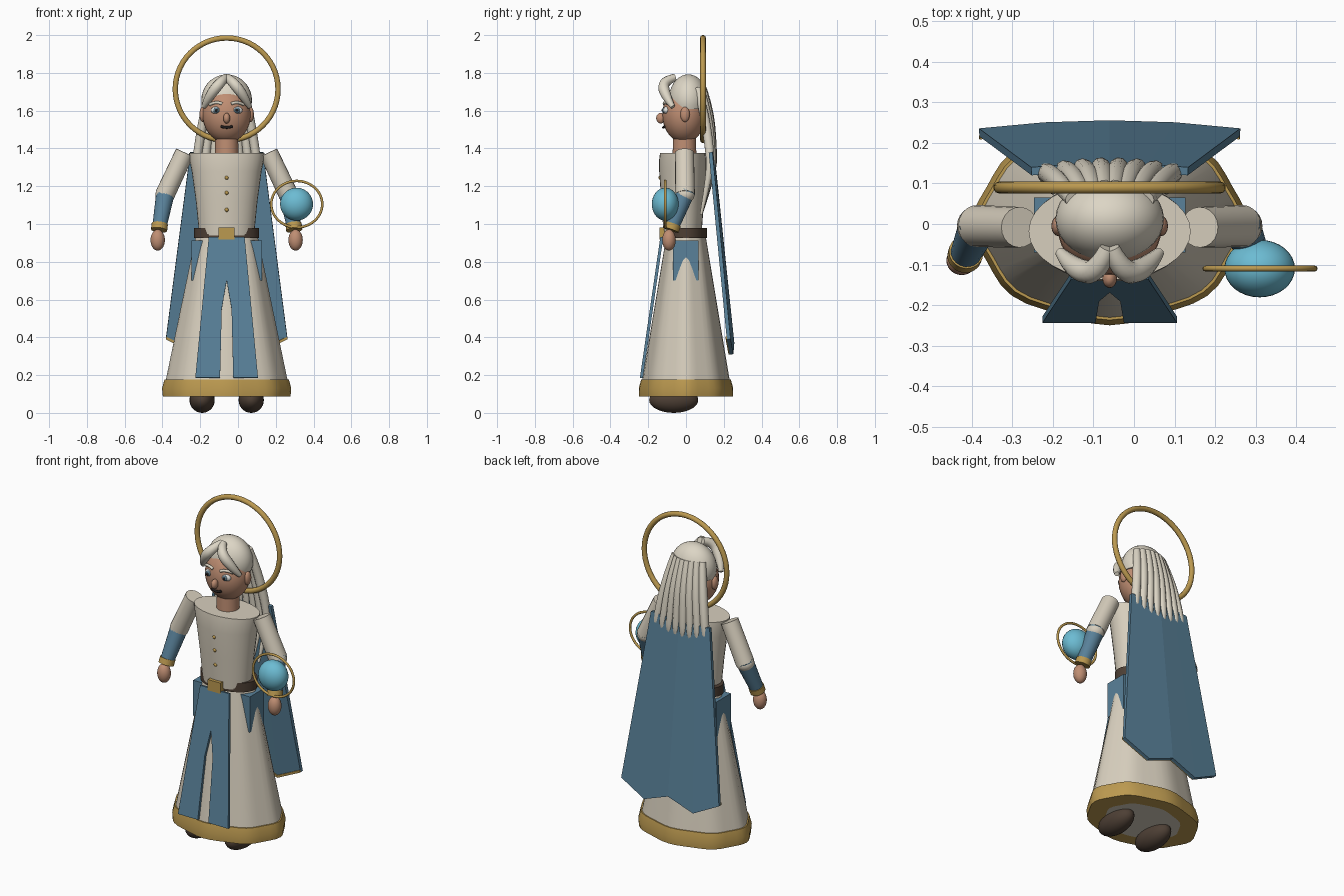
import bpy, bmesh, math
from mathutils import Vector, Matrix

cube = bpy.data.objects.get("Cube")
if cube:
    bpy.data.objects.remove(cube, do_unlink=True)

CX = -0.06  # body centre line
SIDES = (("left", 1), ("right", -1))
smooth_parts = []


def material(name, *rgb):
    m = bpy.data.materials.new(name)
    m.use_nodes = True
    m.diffuse_color = (*rgb, 1)
    bsdf = next(n for n in m.node_tree.nodes if n.type == 'BSDF_PRINCIPLED')
    bsdf.inputs["Base Color"].default_value = (*rgb, 1)
    return m


CREAM = material("cream cloth", .68, .62, .51)
HAIR = material("pale hair", .72, .67, .56)
BLUE = material("slate blue", .10, .22, .32)
GOLD = material("gold", .50, .32, .08)
BROWN = material("dark leather", .075, .05, .035)
SKIN = material("skin", .52, .27, .17)
ORB = material("sky blue", .15, .50, .65)
WHITE = material("eye white", .75, .75, .72)
IRIS = material("iris grey", .12, .20, .25)
DARK = material("near black", .015, .012, .012)


def finish(name, mat, bm, smooth=True):
    bmesh.ops.recalc_face_normals(bm, faces=bm.faces)
    me = bpy.data.meshes.new(name)
    bm.to_mesh(me)
    bm.free()
    return add(name, mat, me, smooth)


def add(name, mat, me, smooth=True):
    me.materials.clear()
    me.materials.append(mat)
    ob = bpy.data.objects.new(name, me)
    bpy.context.collection.objects.link(ob)
    if smooth:
        smooth_parts.append(ob)
    return ob


def ball(name, mat, centre, size, cut=None, seg=24):
    bm = bmesh.new()
    bmesh.ops.create_uvsphere(bm, u_segments=seg, v_segments=seg // 2 + 2, radius=1)
    bmesh.ops.transform(bm, matrix=Matrix.Translation(centre) @ Matrix.Diagonal((*size, 1)), verts=bm.verts)
    if cut is not None:  # keep what lies above the cut height
        bmesh.ops.bisect_plane(bm, geom=bm.verts[:] + bm.edges[:] + bm.faces[:],
                               plane_co=(0, 0, cut), plane_no=(0, 0, 1), clear_inner=True)
        bmesh.ops.holes_fill(bm, edges=[e for e in bm.edges if e.is_boundary])
    return finish(name, mat, bm)


def loft(name, mat, rings, cy=0, n=32, ripple=0, caps=True):
    # Stack of elliptical rings (z, rx, ry), optionally with folds
    bm = bmesh.new()
    loops = []
    for z, rx, ry in rings:
        loop = []
        for i in range(n):
            a = 2 * math.pi * i / n
            k = 1 - ripple * (1 - math.cos(8 * a))
            loop.append(bm.verts.new((CX + rx * k * math.cos(a), cy + ry * k * math.sin(a), z)))
        loops.append(loop)
    for lo, hi in zip(loops, loops[1:]):
        for i in range(n):
            bm.faces.new((lo[i], lo[(i + 1) % n], hi[(i + 1) % n], hi[i]))
    if caps:
        bm.faces.new(loops[0])
        bm.faces.new(loops[-1])
    return finish(name, mat, bm)


def limb(name, mat, a, b, r1, r2):
    a, b = Vector(a), Vector(b)
    bm = bmesh.new()
    bmesh.ops.create_cone(bm, cap_ends=True, segments=20, radius1=r1, radius2=r2, depth=(b - a).length)
    turn = (b - a).to_track_quat('Z', 'Y').to_matrix().to_4x4()
    bmesh.ops.transform(bm, matrix=Matrix.Translation((a + b) / 2) @ turn, verts=bm.verts)
    return finish(name, mat, bm)


def tube(name, mat, points, radius, taper=None, closed=False, res=3):
    cu = bpy.data.curves.new(name, 'CURVE')
    cu.dimensions = '3D'
    cu.bevel_depth, cu.bevel_resolution = radius, res
    cu.use_fill_caps = not closed
    sp = cu.splines.new('POLY' if closed else 'NURBS')
    sp.points.add(len(points) - 1)
    for i, (pt, co) in enumerate(zip(sp.points, points)):
        pt.co = (*co, 1)
        pt.radius = taper[i] if taper else 1
    sp.use_cyclic_u = closed
    if not closed:
        sp.order_u, sp.use_endpoint_u, sp.resolution_u = 3, True, 6
    ob = bpy.data.objects.new(name, cu)
    bpy.context.collection.objects.link(ob)
    bpy.context.view_layer.update()
    me = bpy.data.meshes.new_from_object(ob.evaluated_get(bpy.context.evaluated_depsgraph_get()))
    bpy.data.objects.remove(ob, do_unlink=True)
    return add(name, mat, me)


def hoop(name, mat, centre, rx, rz, radius, n=56):
    x, y, z = centre
    turn = [2 * math.pi * i / n for i in range(n)]
    return tube(name, mat, [(x + rx * math.cos(a), y, z + rz * math.sin(a)) for a in turn], radius, closed=True)


def box(name, mat, lo, hi):
    lo, hi = Vector(lo), Vector(hi)
    bm = bmesh.new()
    bmesh.ops.create_cube(bm, size=1)
    bmesh.ops.transform(bm, matrix=Matrix.Translation((lo + hi) / 2) @ Matrix.Diagonal((*(hi - lo), 1)), verts=bm.verts)
    return finish(name, mat, bm, False)


def sheet(name, mat, faces, thick):
    bm = bmesh.new()
    for f in faces:
        bm.faces.new([bm.verts.new(p) for p in f])
    bmesh.ops.remove_doubles(bm, verts=bm.verts, dist=1e-5)
    ob = finish(name, mat, bm, False)
    mod = ob.modifiers.new("thickness", 'SOLIDIFY')
    mod.thickness, mod.offset = thick, 0
    return ob


# Gown
loft("skirt", CREAM, [(.09, .333, .243), (.175, .322, .231), (.93, .165, .105)], n=48, ripple=.02)
loft("skirt_trim", GOLD, [(.088, .23, .17), (.088, .338, .248), (.13, .342, .25), (.178, .329, .237),
                          (.178, .30, .21)], n=48, ripple=.02, caps=False)
loft("torso", CREAM, [(.94, .145, .10), (1.12, .163, .113), (1.28, .185, .124), (1.34, .197, .124),
                      (1.375, .20, .12)], cy=-.018)
loft("belt", BROWN, [(.925, .172, .112), (.98, .172, .112)])
box("buckle", GOLD, (CX - .042, -.14, .918), (CX + .042, -.10, .982))
for i, z in enumerate((1.245, 1.165, 1.075)):
    ball(f"button_{i + 1}", GOLD, (CX, -.13 - .06 * (z - 1.165), z), (.011, .011, .011), seg=12)

# Split front panel
outline = [(0, .93), (.095, .93), (.166, .185), (.035, .185), (.026, .55), (0, .70)]
for side, s in SIDES:
    sheet(f"{side}_front_panel", BLUE,
          [[(CX + s * u, -.128 - .108 * (.93 - z) / .745, z) for u, z in outline]], .016)

# Cape with scalloped hem
hem = [.39, .31, .37, .31, .39]


def cape_point(i, f, dy=0):
    t = i / 2 - 1
    top = Vector((CX + .193 * t, .13 + .01 * (1 - t * t), 1.38))
    low = Vector((CX + .322 * t, .226 + .02 * (1 - t * t), hem[i]))
    return low.lerp(top, f) + Vector((0, dy, 0))


def cape_strip(name, mat, f, dy, thick):
    sheet(name, mat, [[cape_point(i, 0, dy), cape_point(i + 1, 0, dy), cape_point(i + 1, f, dy),
                       cape_point(i, f, dy)] for i in range(4)], thick)


cape_strip("cape", BLUE, 1, 0, .02)
cape_strip("cape_hem_trim", GOLD, .014, -.012, .008)

# Limbs, hip panels and shoes
for side, s in SIDES:
    def at(u, y, z):
        return (CX + s * u, y, z)
    shoulder, elbow, wrist = at(.222, -.008, 1.378), at(.327, -.005, 1.155), at(.356, -.075, .985)
    limb(f"{side}_upper_arm", CREAM, shoulder, elbow, .05, .052)
    ball(f"{side}_elbow", CREAM, elbow, (.05, .05, .045))
    limb(f"{side}_forearm", BLUE, at(.322, .0, 1.175), wrist, .05, .038)
    limb(f"{side}_cuff", GOLD, at(.354, -.069, 1.0), at(.358, -.08, .968), .043, .043)
    ball(f"{side}_hand", SKIN, at(.365, -.09, .915), (.038, .036, .056))
    xs = sorted((CX + s * .11, CX + s * .187))
    box(f"{side}_hip_panel", BLUE, (xs[0], -.07, .70), (xs[1], .065, .912))
    ball(f"{side}_shoe", BROWN, at(.13, -.065, .068), (.067, .13, .068))

# Head and face
loft("neck", SKIN, [(1.36, .063, .063), (1.48, .06, .06)], cy=-.008)
ball("head", SKIN, (CX, -.01, 1.58), (.128, .115, .15), seg=32)
ball("nose", SKIN, (CX, -.134, 1.56), (.018, .024, .028), seg=16)
tube("mouth", DARK, [(CX - .03, -.113, 1.517), (CX, -.126, 1.505), (CX + .03, -.113, 1.517)], .007)
for side, s in SIDES:
    x = CX + s * .055
    ball(f"{side}_ear", SKIN, (CX + s * .127, -.005, 1.58), (.017, .025, .04), seg=16)
    ball(f"{side}_eye", WHITE, (x, -.104, 1.602), (.029, .018, .02), seg=16)
    ball(f"{side}_iris", IRIS, (x, -.117, 1.602), (.016, .009, .016), seg=16)
    ball(f"{side}_pupil", DARK, (x, -.124, 1.602), (.008, .005, .008), seg=12)
    tube(f"{side}_eyebrow", HAIR, [(CX + s * .024, -.116, 1.636), (CX + s * .055, -.112, 1.652),
                                   (CX + s * .09, -.088, 1.632)], .008)
    # Swept fringe
    tube(f"{side}_fringe", HAIR, [(CX + s * .005, -.06, 1.775), (CX + s * .03, -.125, 1.755),
                                  (CX + s * .09, -.11, 1.68), (CX + s * .122, -.07, 1.62)],
         .029, taper=(.7, 1, 1, .45))

# Hair cap and long locks
ball("hair_cap", HAIR, (CX, .012, 1.655), (.134, .104, .137), cut=1.61, seg=32)
LOCKS = 8
for i in range(LOCKS):
    t = 2 * i / (LOCKS - 1) - 1
    bow = .03 * (1 - t * t)
    tube(f"hair_lock_{i + 1}", HAIR,
         [(CX + .09 * t, .06 + bow, 1.72), (CX + .115 * t, .095 + bow, 1.60), (CX + .15 * t, .125 + bow / 2, 1.40),
          (CX + .165 * t, .13 + bow / 2, 1.28), (CX + .14 * t, .08, 1.05)],
         .025, taper=(.8, 1, 1, .8, .3))

# Halo, and the ringed orb above the left hand
hoop("halo", GOLD, (CX, .09, 1.714), .272, .271, .015)
ball("orb", ORB, (.31, -.11, 1.105), (.087, .071, .087), seg=32)
hoop("orb_ring", GOLD, (.311, -.11, 1.105), .135, .123, .007)

bpy.ops.object.select_all(action='DESELECT')
for ob in smooth_parts:
    ob.select_set(True)
bpy.context.view_layer.objects.active = smooth_parts[0]
bpy.ops.object.shade_smooth_by_angle(angle=math.radians(40))
